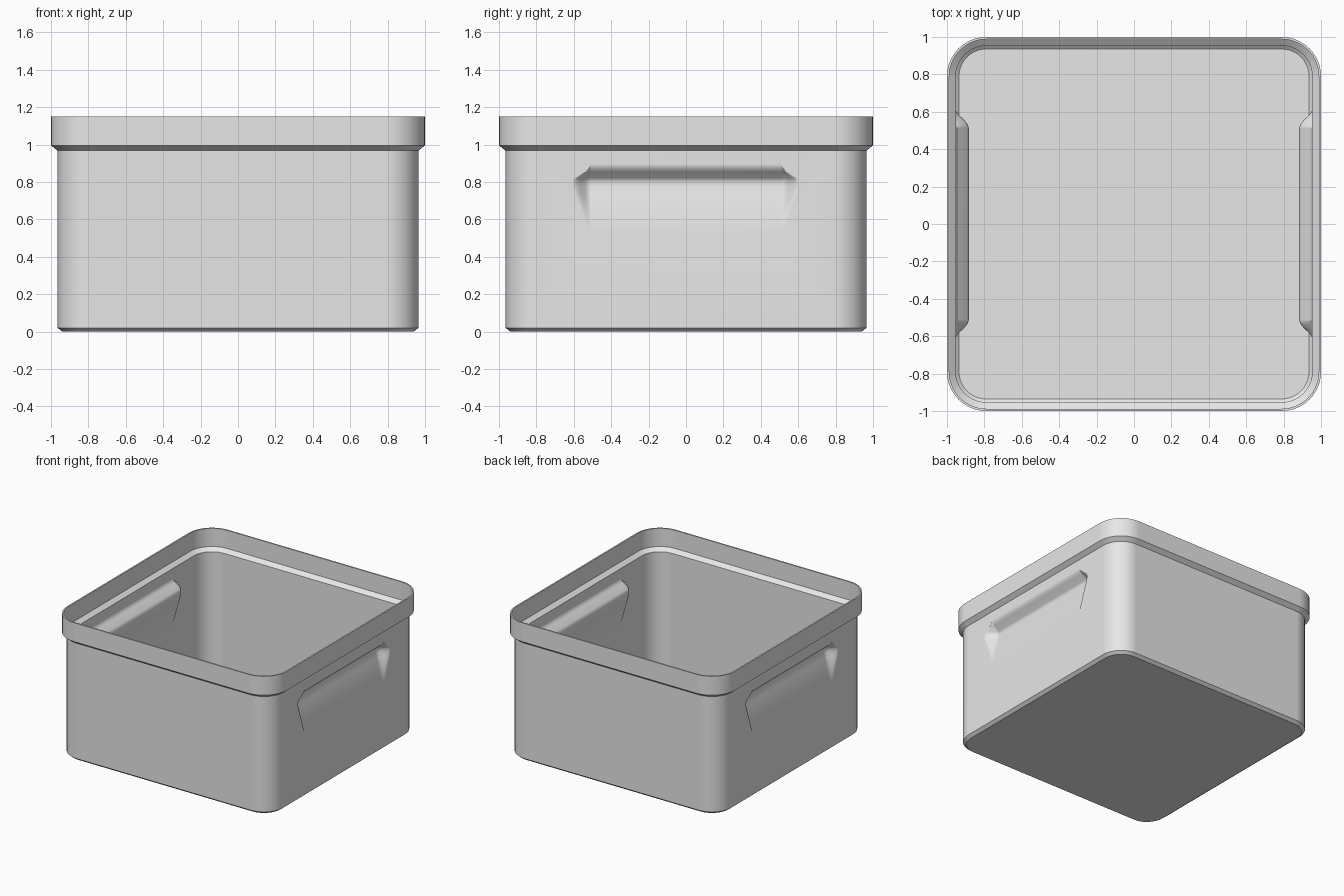
import bpy
import bmesh
from math import sin, cos, pi, radians

cube = bpy.data.objects.get("Cube")
if cube:
    bpy.data.objects.remove(cube, do_unlink=True)

CORNER = 0.79      # centre of every corner arc
ARC_STEPS = 10
WALL = 0.012
GRIP_HALF = 0.51   # half width of the flat grip panel
SIDE_STEPS = 6

# Outer profile: half size, height
PROFILE = [(0.94, 0), (0.965, 0.02), (0.965, 0.968), (1.0, 0.995), (1.0, 1.15)]
# Grip recess section: height, depth
GRIP = [(0.52, 0), (0.74, 0.06), (0.775, 0.068), (0.80, 0.07),
        (0.82, 0.062), (0.855, 0.02), (0.875, 0.006), (0.895, 0)]


def rounded_ring(bm, half, z):
    """Rounded square, starting at the front end of the left wall."""
    r = half - CORNER
    ring = []
    for k, (sx, sy) in enumerate([(1, 1), (-1, 1), (-1, -1), (1, -1)]):
        for i in range(ARC_STEPS + 1):
            a = pi / 2 * (k + i / ARC_STEPS)
            ring.append(bm.verts.new((sx * CORNER + r * cos(a),
                                      sy * CORNER + r * sin(a), z)))
    return ring


def grip_wall(bm, side, half, corners):
    """Side wall with a pressed-in grip; corners run round the wall."""
    grid = []
    for z, depth in GRIP:
        spread = 0.1 * depth / 0.07
        if depth == 0:
            columns = [(GRIP_HALF, 0)]
        else:
            columns = []
            for i in range(SIDE_STEPS + 1):
                t = i / SIDE_STEPS
                columns.append((GRIP_HALF + spread * (1 - t),
                                depth * t * t * (3 - 2 * t)))
        row = [bm.verts.new((side * (half - d), -side * y, z)) for y, d in columns]
        row += [bm.verts.new((side * (half - d), side * y, z))
                for y, d in reversed(columns)]
        grid.append(row)

    # Recess surface, with fans where the sides run out at top and bottom
    for low, high in zip(grid, grid[1:]):
        if len(low) == len(high):
            for i in range(len(low) - 1):
                bm.faces.new((low[i], low[i + 1], high[i + 1], high[i]))
            continue
        long, short = (low, high) if len(low) > len(high) else (high, low)
        mid = SIDE_STEPS
        for i in range(mid):
            bm.faces.new((long[i], long[i + 1], short[0]))
            bm.faces.new((long[mid + 1 + i], long[mid + 2 + i], short[1]))
        bm.faces.new((long[mid], long[mid + 1], short[1], short[0]))

    # Flat wall around the recess
    a, b, c, d = corners
    bm.faces.new([a, b, grid[0][-1], grid[0][0]])
    bm.faces.new([b, c] + [row[-1] for row in reversed(grid)])
    bm.faces.new([c, d, grid[-1][0], grid[-1][-1]])
    bm.faces.new([d, a] + [row[0] for row in grid])
    # Crisp lower edge of the grip
    bm.edges.get((grid[0][0], grid[0][-1])).smooth = False


bm = bmesh.new()
rings = [rounded_ring(bm, h, z) for h, z in PROFILE]
count = len(rings[0])
left_gap = count - 1
right_gap = 2 * (ARC_STEPS + 1) - 1

# Outer skin, leaving the two grip walls for their own builder
bm.faces.new(list(reversed(rings[0])))
for level, (low, high) in enumerate(zip(rings, rings[1:])):
    for i in range(count):
        j = (i + 1) % count
        quad = (low[i], low[j], high[j], high[i])
        if level == 1 and i in (left_gap, right_gap):
            grip_wall(bm, 1 if i == left_gap else -1, PROFILE[1][0], quad)
        else:
            bm.faces.new(quad)
bmesh.ops.recalc_face_normals(bm, faces=bm.faces)
floor = min(bm.faces, key=lambda f: f.calc_center_median().z)
if floor.normal.z > 0:
    bmesh.ops.reverse_faces(bm, faces=bm.faces)

mesh = bpy.data.meshes.new("storage_bin")
bm.to_mesh(mesh)
bm.free()
bin_object = bpy.data.objects.new("storage_bin", mesh)
bpy.context.collection.objects.link(bin_object)

# Plastic colour
grey = (0.8, 0.8, 0.8, 1)
plastic = bpy.data.materials.new("grey_plastic")
plastic.use_nodes = True
plastic.diffuse_color = grey
plastic.node_tree.nodes["Principled BSDF"].inputs["Base Color"].default_value = grey
mesh.materials.append(plastic)

# Thin wall and clean shading
bpy.ops.object.select_all(action="DESELECT")
bin_object.select_set(True)
bpy.context.view_layer.objects.active = bin_object
shell = bin_object.modifiers.new("wall", "SOLIDIFY")
shell.thickness = WALL
shell.offset = -1
shell.use_even_offset = True
shell.use_quality_normals = True
bpy.ops.object.modifier_apply(modifier=shell.name)
bpy.ops.object.shade_smooth_by_angle(angle=radians(38), keep_sharp_edges=True)
weighted = bin_object.modifiers.new("weighted_normals", "WEIGHTED_NORMAL")
weighted.keep_sharp = True
